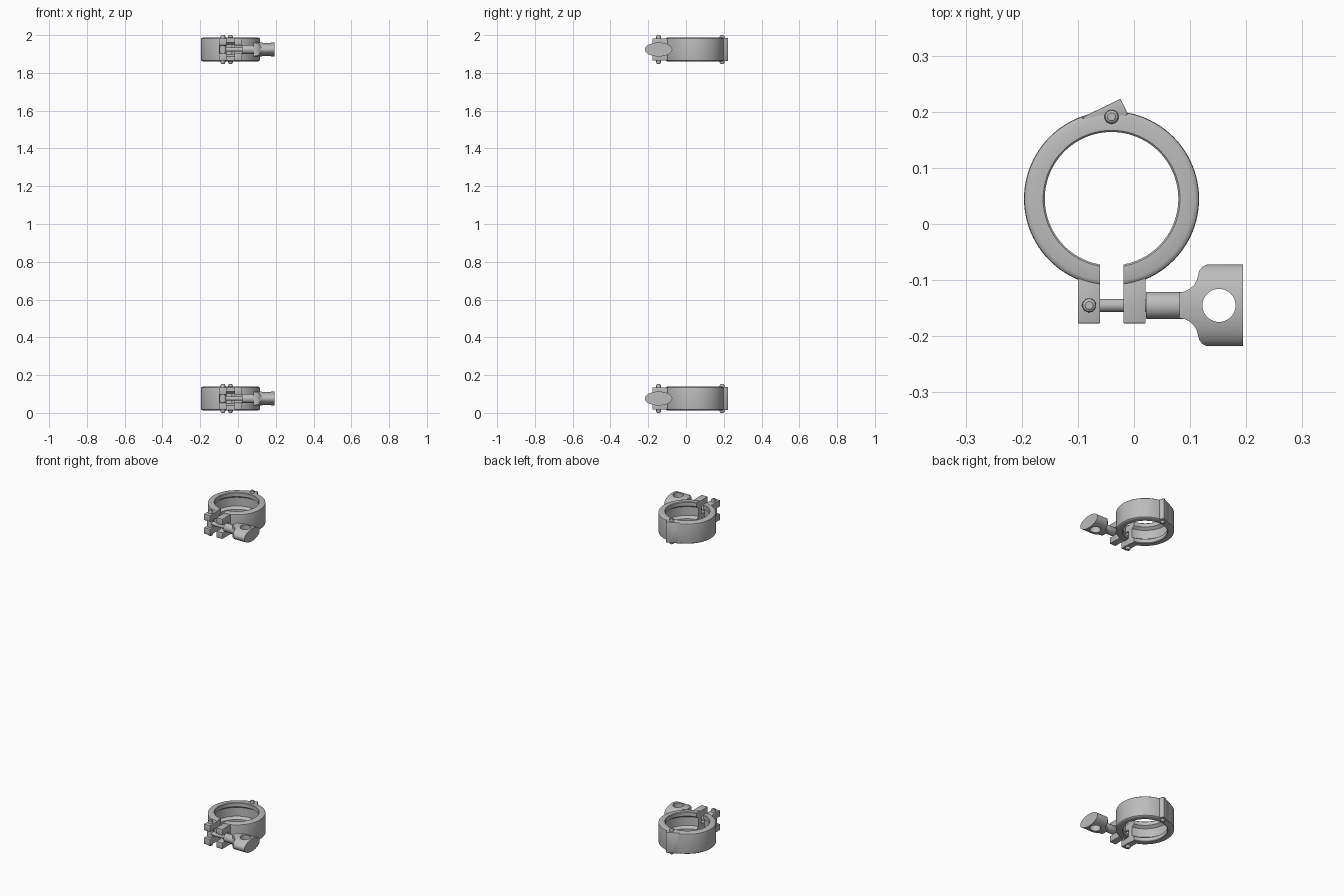
import bpy, bmesh, math
from mathutils import Matrix

cube = bpy.data.objects.get("Cube")
if cube:
    bpy.data.objects.remove(cube, do_unlink=True)

steel = bpy.data.materials.new("grey_steel")
steel.use_nodes = True
GREY = (0.5, 0.5, 0.5, 1)
steel.diffuse_color = GREY
steel.node_tree.nodes["Principled BSDF"].inputs["Base Color"].default_value = GREY

RING_X, RING_Y = -0.04, 0.045      # ring centre
ROD_Y = -0.145                     # axis of the swing bolt
HALF = 0.0625                      # half height of the ring


def finish(bm, name, loc):
    bmesh.ops.recalc_face_normals(bm, faces=bm.faces)
    mesh = bpy.data.meshes.new(name)
    bm.to_mesh(mesh)
    bm.free()
    mesh.materials.append(steel)
    ob = bpy.data.objects.new(name, mesh)
    ob.location = loc
    bpy.context.collection.objects.link(ob)
    return ob


def lathe(name, profile, loc, segs=32, closed=False, along_x=False):
    """Revolve (radius, height) points; open profiles get flat end caps."""
    bm = bmesh.new()
    rings = []
    for r, h in profile:
        rings.append([bm.verts.new((r * math.cos(a), r * math.sin(a), h))
                      for a in (2 * math.pi * i / segs for i in range(segs))])
    pairs = list(zip(rings, rings[1:]))
    if closed:
        pairs.append((rings[-1], rings[0]))
    for lo, hi in pairs:
        for i in range(segs):
            j = (i + 1) % segs
            bm.faces.new((lo[i], lo[j], hi[j], hi[i]))
    if not closed:
        bm.faces.new(rings[0])
        bm.faces.new(rings[-1])
    if along_x:
        bm.transform(Matrix.Rotation(math.pi / 2, 4, 'Y'))
    return finish(bm, name, loc)


def prism(name, points, half, loc):
    """Extrude an xy outline symmetrically in z."""
    bm = bmesh.new()
    face = bm.faces.new([bm.verts.new((x, y, -half)) for x, y in points])
    top = bmesh.ops.extrude_face_region(bm, geom=[face])["geom"]
    verts = [v for v in top if isinstance(v, bmesh.types.BMVert)]
    bmesh.ops.translate(bm, verts=verts, vec=(0, 0, 2 * half))
    return finish(bm, name, loc)


def box(name, x0, x1, y0, y1, half, loc):
    return prism(name, [(x0, y0), (x1, y0), (x1, y1), (x0, y1)], half, loc)


def apply_mods(ob):
    bpy.context.view_layer.update()
    bpy.context.view_layer.objects.active = ob
    for mod in list(ob.modifiers):
        bpy.ops.object.modifier_apply(modifier=mod.name)


def boolean(ob, tool, operation):
    mod = ob.modifiers.new("cut", 'BOOLEAN')
    mod.operation, mod.solver, mod.object = operation, 'EXACT', tool
    apply_mods(ob)
    bpy.data.objects.remove(tool, do_unlink=True)


def bevel(ob, width):
    mod = ob.modifiers.new("soft_edges", 'BEVEL')
    mod.width, mod.segments = width, 2
    apply_mods(ob)


def smooth(ob):
    bpy.ops.object.select_all(action='DESELECT')
    ob.select_set(True)
    bpy.context.view_layer.objects.active = ob
    bpy.ops.object.shade_smooth_by_angle(angle=math.radians(30))


def build_clamp(tag, z):
    origin = (0, 0, z)
    parts = []

    # split ring with rounded rims and a tapered inner groove
    upper = [(0.136, 0.026), (0.119, 0.038), (0.119, HALF - 0.003), (0.122, HALF),
             (0.147, HALF), (0.152, HALF - 0.002), (0.155, HALF - 0.005),
             (0.156, HALF - 0.01)]
    profile = upper + [(r, -h) for r, h in reversed(upper)]
    ring = lathe(tag + "_ring", profile, (RING_X, RING_Y, z), segs=96, closed=True)
    gap = box("gap_cutter", -0.061, -0.019, -0.25, 0, 0.1, origin)
    boolean(ring, gap, 'DIFFERENCE')
    parts.append(ring)

    # hinge tab at the back
    tab = prism(tag + "_hinge_tab",
                [(-0.095, 0.189), (-0.07, 0.185), (-0.02, 0.188), (-0.011, 0.196),
                 (-0.024, 0.223)], HALF - 0.001, origin)
    bevel(tab, 0.0015)
    parts.append(tab)

    # forked lugs either side of the gap
    for side, x0 in (("right", -0.1), ("left", -0.019)):
        lug = box(f"{tag}_{side}_lug", x0, x0 + 0.0395, -0.177, -0.097, 0.059, origin)
        slot = box("slot_cutter", x0 - 0.02, x0 + 0.06, -0.2, -0.118, 0.022, origin)
        boolean(lug, slot, 'DIFFERENCE')
        bevel(lug, 0.0015)
        parts.append(lug)

    # hinge pin and bolt pin with domed heads
    dome = [(0.0125, 0.069), (0.011, 0.073), (0.007, 0.076)]
    pin = [(r, -h) for r, h in reversed(dome)] + dome
    for label, x, y in (("hinge", RING_X, 0.191), ("bolt", -0.08, ROD_Y)):
        parts.append(lathe(f"{tag}_{label}_pin", pin, (x, y, z), segs=24))

    # swing bolt: eye and rod
    parts.append(lathe(tag + "_bolt_eye", [(0.019, -0.019), (0.019, 0.019)],
                       (-0.08, ROD_Y, z)))
    parts.append(lathe(tag + "_bolt_rod", [(0.0115, -0.08), (0.0115, 0.05)],
                       (0, ROD_Y, z), along_x=True))

    # nut sleeve
    parts.append(lathe(tag + "_nut_sleeve",
                       [(0.023, 0.021), (0.024, 0.023), (0.024, 0.09), (0.022, 0.1)],
                       (0, ROD_Y, z), along_x=True))

    # wing handle: elliptical bar trimmed to a flared outline, with a hole
    wing = lathe(tag + "_wing_handle", [(0.0725, 0.07), (0.0725, 0.194)],
                 (0, ROD_Y, z), segs=64, along_x=True)
    wing.data.transform(Matrix.Diagonal((1, 1, 0.51, 1)))
    flare = [(0.081, 0.023), (0.09, 0.0245), (0.099, 0.029), (0.107, 0.036),
             (0.112, 0.045), (0.114, 0.053), (0.116, 0.061), (0.121, 0.068),
             (0.128, 0.072), (0.136, 0.074), (0.21, 0.074)]
    outline = flare + [(x, -y) for x, y in reversed(flare)]
    boolean(wing, prism("outline_cutter", outline, 0.1, (0, ROD_Y, z)), 'INTERSECT')
    hole = lathe("hole_cutter", [(0.0295, -0.1), (0.0295, 0.1)],
                 (0.1515, ROD_Y, z), segs=48)
    boolean(wing, hole, 'DIFFERENCE')
    parts.append(wing)

    for ob in parts:
        smooth(ob)


build_clamp("lower", 0.076)
build_clamp("upper", 1.924)
